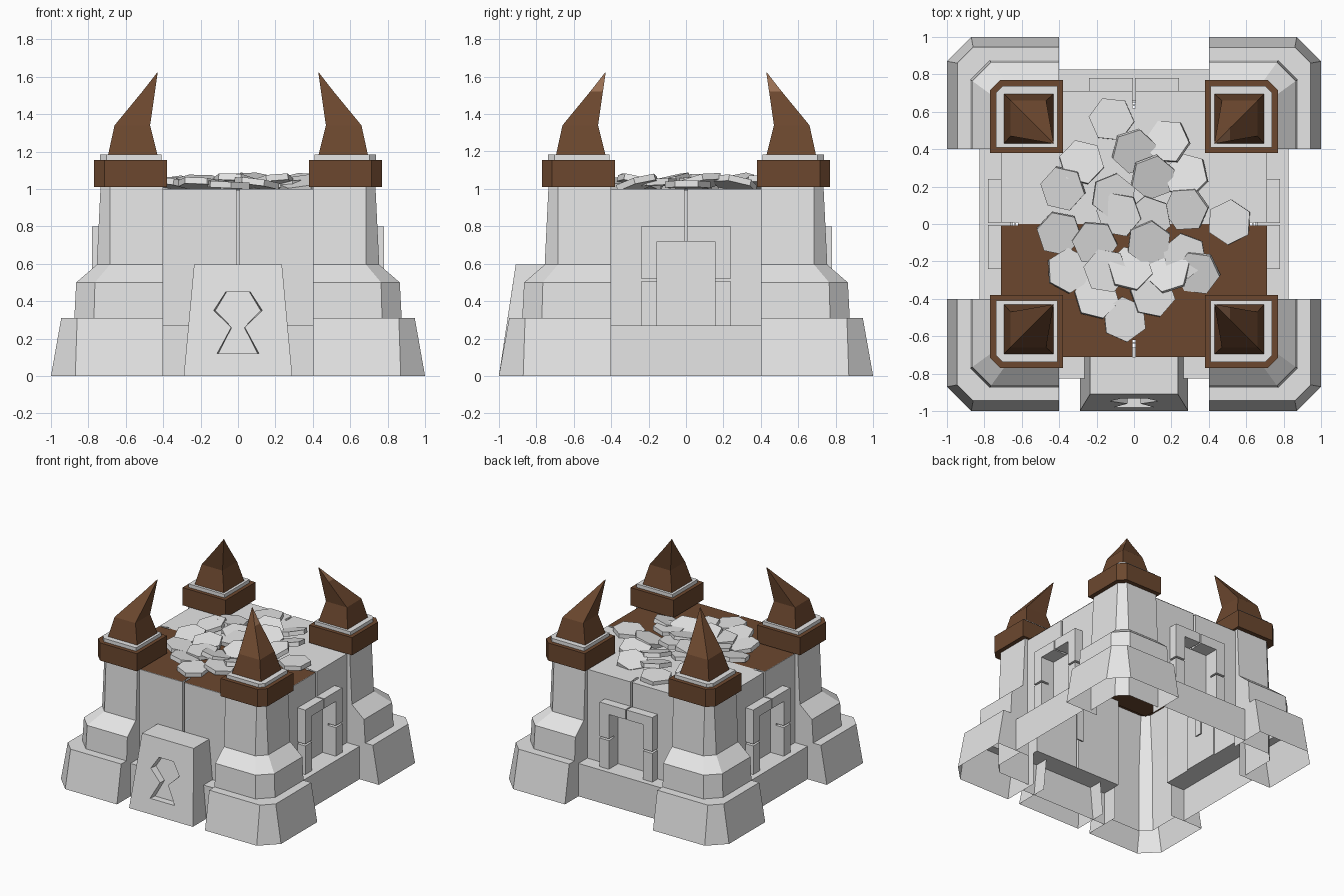
import bpy, bmesh, math, random
from mathutils import Matrix, Vector

if "Cube" in bpy.data.objects:
    bpy.data.objects.remove(bpy.data.objects["Cube"])

random.seed(4)


def material(name, rgb):
    m = bpy.data.materials.new(name)
    m.diffuse_color = (*rgb, 1)
    m.use_nodes = True
    m.node_tree.nodes["Principled BSDF"].inputs["Base Color"].default_value = m.diffuse_color
    return m


GREY = material("stone grey", (0.79, 0.79, 0.79))
BROWN = material("dark brown", (0.15, 0.064, 0.028))
PALE = material("pale brown", (0.32, 0.16, 0.085))


def finish(bm, name, mats, turn=0):
    """Turn the part about z by quarter turns and link it."""
    bm.transform(Matrix.Rotation(turn * math.pi / 2, 4, 'Z'))
    me = bpy.data.meshes.new(name)
    bm.to_mesh(me)
    bm.free()
    for m in mats:
        me.materials.append(m)
    ob = bpy.data.objects.new(name, me)
    bpy.context.collection.objects.link(ob)
    return ob


def loft(bm, rings, closed=True, bottom=False, top=True):
    """Skin counter-clockwise (z, points) rings from the ground up."""
    vs = [[bm.verts.new((x, y, z)) for x, y in pts] for z, pts in rings]
    n = len(vs[0])
    for a, b in zip(vs, vs[1:]):
        for i in range(n if closed else n - 1):
            j = (i + 1) % n
            bm.faces.new((a[i], a[j], b[j], b[i]))
    if top:
        bm.faces.new(vs[-1])
    if bottom:
        bm.faces.new(vs[0][::-1])
    return vs


def box(bm, u0, u1, d0, d1, z0, z1):
    """Box on the front side: u runs along the wall, d is distance outward."""
    r = [(u0, -d1), (u1, -d1), (u1, -d0), (u0, -d0)]
    loft(bm, [(z0, r), (z1, r)], bottom=True)


def both(bm, u0, u1, *rest):
    box(bm, u0, u1, *rest)
    box(bm, -u1, -u0, *rest)


def corner_square(i, o, c):
    """Square in the +x +y quadrant with its outer corner cut."""
    return [(i, i), (o, i), (o, o - c), (o - c, o), (i, o)]


# Walls, plinths and door frames: front (0), right (1), back (2), left (3)
for k, side in enumerate(("front", "right", "back", "left")):
    bm = bmesh.new()
    if k == 0:
        both(bm, 0.009, 0.40, 0.66, 0.71, 0.27, 1.0)
    else:
        both(bm, 0.155, 0.40, 0.66, 0.71, 0.27, 1.0)
        both(bm, 0.009, 0.155, 0.66, 0.71, 0.72, 1.0)
        box(bm, -0.155, 0.155, 0.65, 0.66, 0.27, 0.72)
    box(bm, -0.03, 0.03, 0.63, 0.64, 0.5, 0.995)   # back of the centre groove
    finish(bm, side + "_wall", [GREY], k)

    bm = bmesh.new()
    loft(bm, [(z, [(-0.4, -d), (0.4, -d)]) for z, d in
              ((0, 0.825), (0.27, 0.825), (0.27, 0.66))], closed=False, top=False)
    finish(bm, side + "_plinth", [GREY], k)

    if k:
        bm = bmesh.new()
        both(bm, 0.005, 0.24, 0.71, 0.78, 0.72, 0.80)
        both(bm, 0.155, 0.24, 0.71, 0.78, 0.52, 0.72)
        both(bm, 0.155, 0.24, 0.71, 0.78, 0.27, 0.505)
        finish(bm, side + "_door_frame", [GREY], k)

# Roof in four notched panels, brown at the front, grey at the back
for k in range(4):
    bm = bmesh.new()
    bm.faces.new([bm.verts.new((x, y, 1.003)) for x, y in
                  ((0, 0), (.62, 0), (.62, .009), (.71, .009), (.71, .71),
                   (.009, .71), (.009, .62), (0, .62))])
    finish(bm, "roof_panel", [GREY if k < 2 else BROWN], k)

# Corner towers: stepped base, shaft, band, trim and curved horn
BASE = ((0, 1.0, 0.13), (0.31, 0.945, 0.085), (0.31, 0.875, 0.105), (0.5, 0.865, 0.10),
        (0.595, 0.755, 0.07))
SHAFT = ((0.02, 0.76, 0.075), (0.595, 0.755, 0.07), (1.01, 0.735, 0.05))
for k in range(4):
    for name, levels in (("tower_base", BASE), ("tower_shaft", SHAFT)):
        bm = bmesh.new()
        loft(bm, [(z, [(0.70, 0.4), (o, 0.4), (o, o - c), (o - c, o), (0.4, o), (0.4, 0.70)])
                  for z, o, c in levels], closed=False, top=False)
        finish(bm, name, [GREY], k)

    bm = bmesh.new()
    r = corner_square(0.38, 0.77, 0.055)
    loft(bm, [(1.01, r), (1.155, r)], bottom=True)
    finish(bm, "tower_band", [BROWN], k)

    bm = bmesh.new()
    r = corner_square(0.41, 0.737, 0.035)
    loft(bm, [(1.15, r), (1.183, r)])
    finish(bm, "tower_trim", [GREY], k)

    bm = bmesh.new()
    loft(bm, [(z, corner_square(i, o, 0)[:3] + [(i, o)]) for z, i, o in
              ((1.18, 0.43, 0.695), (1.34, 0.47, 0.66), (1.52, 0.444, 0.512),
               (1.625, 0.429, 0.430))])
    bm.normal_update()
    horn = finish(bm, "horn", [BROWN, PALE], k)
    for p in horn.data.polygons:      # pale tip on the right-hand outer faces
        if p.center.z > 1.53 and p.center.x > 0 and p.normal.x > 0.5:
            p.material_index = 1

# Front lock block with a sunken keyhole
bm = bmesh.new()
v = loft(bm, [(z, [(-w, -0.71), (-w, -f), (w, -f), (w, -0.71)])
              for z, w, f in ((0, 0.29, 1.0), (0.595, 0.235, 0.91))], closed=False)
front = next(f for f in bm.faces if set(f.verts) == {v[0][1], v[0][2], v[1][1], v[1][2]})
edges = list(front.edges)
bmesh.ops.delete(bm, geom=[front], context='FACES_ONLY')
half = [(0.112, 0.12), (0.036, 0.26), (0.13, 0.35), (0.065, 0.45)]
key = half + [(-x, z) for x, z in half[::-1]]
rim = [bm.verts.new((x, -1 + 0.151 * z, z)) for x, z in key]
deep = [bm.verts.new((x * 0.93, -0.945 + 0.151 * z, z)) for x, z in key]
for i in range(8):
    j = (i + 1) % 8
    edges.append(bm.edges.new((rim[i], rim[j])))
    bm.faces.new((rim[i], rim[j], deep[j], deep[i]))
bm.faces.new(deep)
fill = bmesh.ops.triangle_fill(bm, edges=edges, use_beauty=True)
bm.normal_update()
for f in fill["geom"]:
    if isinstance(f, bmesh.types.BMFace) and f.normal.y > 0:
        f.normal_flip()
finish(bm, "lock_block", [GREY])

# Loose heap of six-sided discs on the roof
SPOTS = ((-.12, .56), (.18, .44), (0, .39), (-.28, .33), (.28, .26), (.10, .25), (-.38, .19),
         (-.11, .15), (.28, .08), (.08, .03), (.51, .01), (-.40, -.05), (.08, -.10),
         (-.21, -.10), (.27, -.17), (-.35, -.25), (-.02, -.24), (-.15, -.25), (.34, -.26),
         (-.20, -.39), (.10, -.38), (-.05, -.51), (.18, -.25), (-.08, .05))
for x, y in SPOTS:
    bm = bmesh.new()
    r = math.hypot(x, y)
    tilt = 0.06 if r > 0.48 else 0.28
    bmesh.ops.create_cone(bm, cap_ends=True, segments=6, radius1=0.122, radius2=0.122, depth=0.034)
    bm.transform(Matrix.Translation((x, y, 1.022 + 0.03 * max(0, 1 - r / 0.5)))
                 @ Matrix.Rotation(random.uniform(-tilt, tilt), 4, 'X')
                 @ Matrix.Rotation(random.uniform(-tilt, tilt), 4, 'Y')
                 @ Matrix.Rotation(random.uniform(0, 1.05), 4, 'Z'))
    finish(bm, "roof_disc", [GREY])
